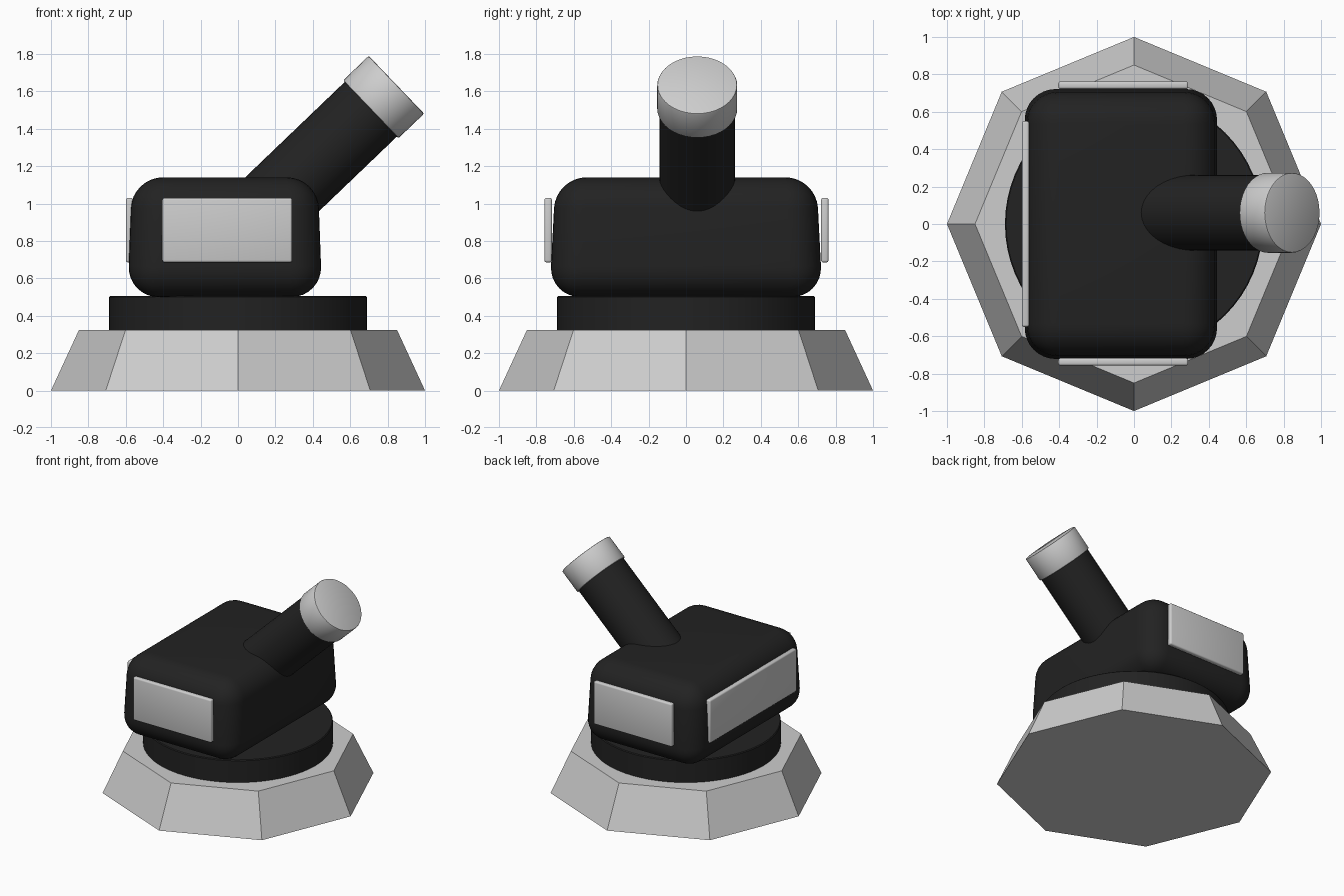
import bpy, bmesh, math
from mathutils import Vector

cube = bpy.data.objects.get("Cube")
if cube:
    bpy.data.objects.remove(cube, do_unlink=True)


def material(name, value):
    m = bpy.data.materials.new(name)
    m.use_nodes = True
    colour = (value, value, value, 1)
    m.diffuse_color = colour
    bsdf = m.node_tree.nodes["Principled BSDF"]
    bsdf.inputs["Base Color"].default_value = colour
    bsdf.inputs["Roughness"].default_value = 0.6
    return m


BLACK = material("soft black", 0.016)
GREY = material("light grey", 0.61)


def finish(obj, mat, bevel=0, segments=2, smooth=35):
    obj.data.materials.append(mat)
    bpy.ops.object.select_all(action="DESELECT")
    obj.select_set(True)
    bpy.context.view_layer.objects.active = obj
    if bevel:
        b = obj.modifiers.new("Rounded edges", "BEVEL")
        b.width, b.segments = bevel, segments
        b.limit_method = "ANGLE"
        bpy.ops.object.modifier_apply(modifier=b.name)
    if smooth:
        bpy.ops.object.shade_smooth_by_angle(angle=math.radians(smooth))
    return obj


def cone(name, mat, start, end, r1, r2, sides, **style):
    """Cylinder or frustum running from start to end."""
    start, end = Vector(start), Vector(end)
    axis = end - start
    bpy.ops.mesh.primitive_cone_add(vertices=sides, radius1=r1, radius2=r2,
                                    depth=axis.length, location=(start + end) / 2)
    obj = bpy.context.object
    obj.name = name
    obj.rotation_euler = axis.to_track_quat("Z", "Y").to_euler()
    return finish(obj, mat, **style)


def box(name, mat, low, high, taper=1.0, **style):
    """Box between two corners, with its top scaled by taper."""
    low, high = Vector(low), Vector(high)
    mesh = bpy.data.meshes.new(name)
    bm = bmesh.new()
    bmesh.ops.create_cube(bm, size=1)
    size = high - low
    for v in bm.verts:
        k = taper if v.co.z > 0 else 1
        v.co = Vector((v.co.x * size.x * k, v.co.y * size.y * k, v.co.z * size.z))
    bm.to_mesh(mesh)
    bm.free()
    obj = bpy.data.objects.new(name, mesh)
    obj.location = (low + high) / 2
    bpy.context.collection.objects.link(obj)
    return finish(obj, mat, **style)


# Octagonal base and round turntable
cone("octagonal_base", GREY, (0, 0, 0), (0, 0, 0.325), 1.0, 0.85, 8, smooth=0)
cone("turntable", BLACK, (0, 0, 0.3), (0, 0, 0.505), 0.69, 0.69, 64,
     bevel=0.006, segments=1)

# Rounded housing
box("housing", BLACK, (-0.59, -0.73, 0.5), (0.45, 0.73, 1.14), taper=0.955,
    bevel=0.165, segments=8)

# Side and rear panels
for name, y in (("right_panel_front", -0.737), ("left_panel_back", 0.742)):
    box(name, GREY, (-0.405, y - 0.02, 0.685), (0.29, y + 0.02, 1.03),
        bevel=0.012, segments=3)
box("rear_panel", GREY, (-0.6, -0.55, 0.685), (-0.56, 0.55, 1.03),
    bevel=0.012, segments=3)

# Tilted barrel and its muzzle cap
tip = Vector((0.847, 0.06, 1.635))
aim = Vector((0.72, 0, 0.69)).normalized()
cone("barrel", BLACK, tip - aim * 1.1, tip - aim * 0.1, 0.202, 0.202, 40)
cone("muzzle_cap", GREY, tip - aim * 0.19, tip, 0.214, 0.214, 40,
     bevel=0.008, segments=2)
